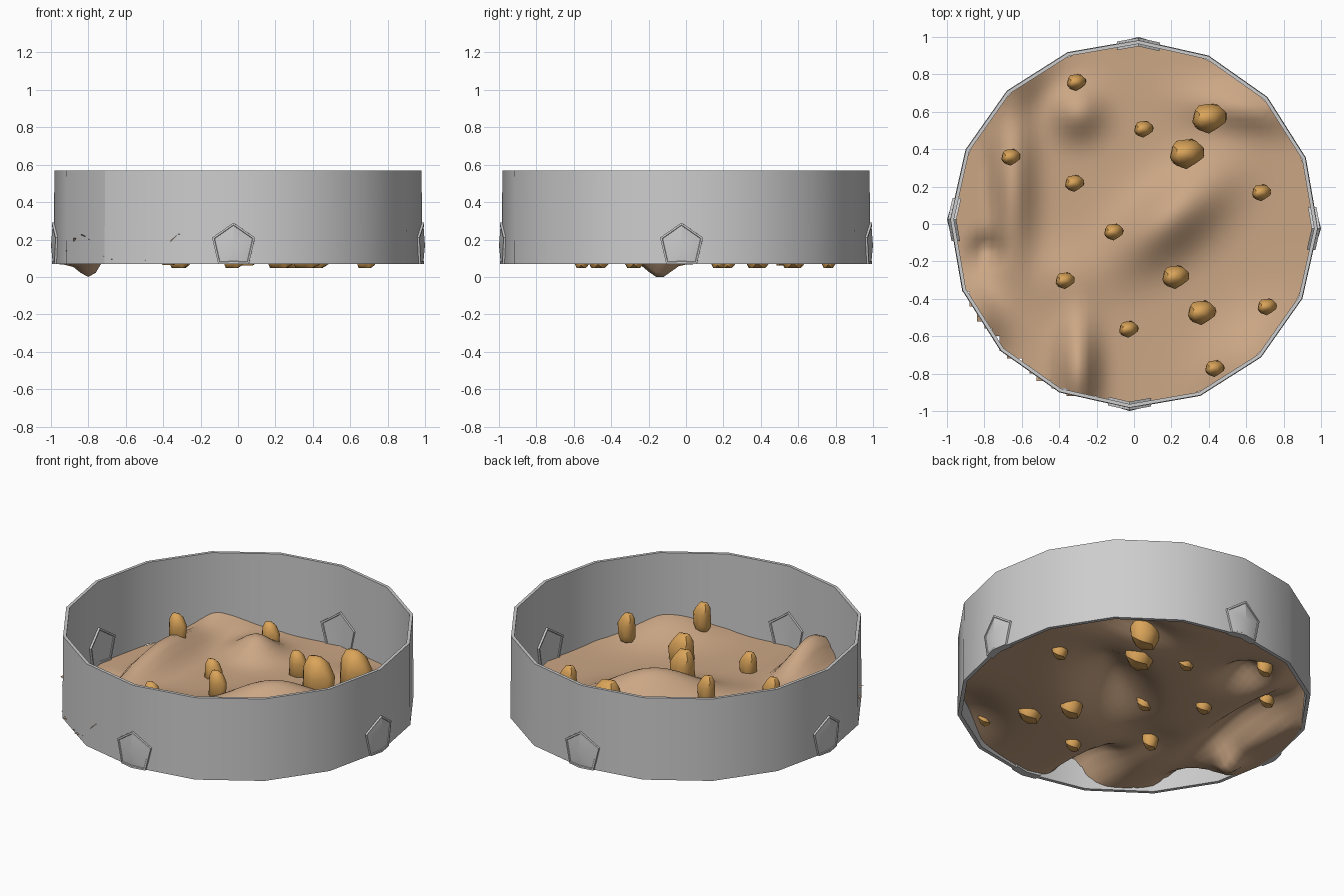
import bpy, bmesh, math, random
from mathutils import Vector, Matrix

if "Cube" in bpy.data.objects:
    bpy.data.objects.remove(bpy.data.objects["Cube"])

random.seed(4)

def material(name, rgb):
    m = bpy.data.materials.new(name)
    m.diffuse_color = (*rgb, 1)
    m.use_nodes = True
    m.node_tree.nodes["Principled BSDF"].inputs["Base Color"].default_value = m.diffuse_color
    return m

GREY = material("wall grey", (0.61, 0.61, 0.61))
EARTH = material("earth brown", (0.60, 0.385, 0.235))
AMBER = material("amber rock", (0.70, 0.37, 0.10))

def finish(name, bm, mat, angle):
    bmesh.ops.recalc_face_normals(bm, faces=bm.faces)
    me = bpy.data.meshes.new(name)
    bm.to_mesh(me)
    bm.free()
    me.materials.append(mat)
    ob = bpy.data.objects.new(name, me)
    bpy.context.collection.objects.link(ob)
    bpy.ops.object.select_all(action='DESELECT')
    ob.select_set(True)
    bpy.context.view_layer.objects.active = ob
    bpy.ops.object.shade_smooth_by_angle(angle=math.radians(angle))
    return ob

OFFSET = math.radians(-1.4)
SIDES = 16

# Round wall: closed rectangular profile swept around 16 sides
bm = bmesh.new()
profile = [(0.985, 0.07), (0.982, 0.57), (0.963, 0.57), (0.963, 0.07)]
rings = []
for i in range(SIDES):
    a = OFFSET + math.tau * i / SIDES
    rings.append([bm.verts.new((r * math.cos(a), r * math.sin(a), z)) for r, z in profile])
for i in range(SIDES):
    p, q = rings[i], rings[(i + 1) % SIDES]
    for j in range(4):
        k = (j + 1) % 4
        bm.faces.new((p[j], q[j], q[k], p[k]))
# sharp seam where the wall's ends meet, at the front left
for j in (0, 2):
    bm.edges.get((rings[10][j], rings[10][j + 1])).smooth = False
finish("round_wall", bm, GREY, 35)

# Four pentagon plates, framed inside and outside, bent to follow the wall corner
pent = [(-0.082, 0.07), (0, 0.07), (0.082, 0.07), (0.115, 0.21), (0.0, 0.29), (-0.115, 0.21)]
for n, name in enumerate(("front", "right", "back", "left")):
    bm = bmesh.new()
    outer = [bm.verts.new((x, -0.996, z)) for x, z in pent]
    inner = [bm.verts.new((x, -0.950, z)) for x, z in pent]
    fo = bm.faces.new(outer)
    fi = bm.faces.new(inner[::-1])
    for i in range(6):
        j = (i + 1) % 6
        bm.faces.new((outer[j], outer[i], inner[i], inner[j]))
    bmesh.ops.recalc_face_normals(bm, faces=bm.faces)
    bmesh.ops.inset_individual(bm, faces=[fo, fi], thickness=0.012, depth=0)
    bmesh.ops.inset_individual(bm, faces=[fo, fi], thickness=0.003, depth=-0.004)
    # slightly raised centre on the outer panel
    for v in bmesh.ops.poke(bm, faces=[fo, fi])["verts"]:
        v.co.x = 0
        if v.co.y < -0.98:
            v.co.y = -1.0
    for v in bm.verts:
        v.co.y += 0.199 * abs(v.co.x)
    bm.transform(Matrix.Rotation(OFFSET + n * math.pi / 2, 4, 'Z'))
    finish(name + "_plate", bm, GREY, 25)

# Ground height: sum of mounds (x, y, length, width, angle, height)
MOUNDS = [
    (0.20, 0.04, 0.34, 0.17, 40, 0.18),
    (-0.30, 0.60, 0.13, 0.13, 0, 0.12),
    (-0.65, 0.22, 0.42, 0.11, 90, 0.14),
    (-0.62, 0.80, 0.22, 0.14, 40, 0.11),
    (0.58, 0.62, 0.27, 0.11, -8, 0.10),
    (0.62, -0.74, 0.28, 0.19, 45, 0.11),
    (-0.30, -0.78, 0.26, 0.10, 90, 0.20),
    (-0.86, -0.50, 0.17, 0.12, -50, 0.15),
    (-0.37, -0.28, 0.16, 0.16, 0, 0.04),
    (-0.87, 0.08, 0.26, 0.10, 90, -0.14),
]

def height(x, y):
    h = 0.084
    for mx, my, l, w, ang, up in MOUNDS:
        c, s = math.cos(math.radians(ang)), math.sin(math.radians(ang))
        u = (x - mx) * c + (y - my) * s
        v = -(x - mx) * s + (y - my) * c
        h += up * math.exp(-(u / l) ** 2 - (v / w) ** 2)
    h = max(h, 0.068)
    h -= 0.085 * math.exp(-((x + 0.79) / 0.07) ** 2 - ((y + 0.14) / 0.07) ** 2)
    return max(h, 0.0)

# Rough ground: grid trimmed to a disc, a little ragged past the wall at front left
bm = bmesh.new()
bmesh.ops.create_grid(bm, x_segments=50, y_segments=50, size=1.0)
bmesh.ops.delete(bm, geom=[f for f in bm.faces if f.calc_center_median().length > 0.965],
                 context='FACES')
for v in bm.verts:
    r = v.co.length
    a = math.degrees(math.atan2(v.co.y, v.co.x)) % 360
    limit = 0.995 if 195 < a < 258 else 0.96
    edge = any(e.is_boundary for e in v.link_edges)
    if r > limit or (edge and limit < 0.97):
        v.co *= limit / r
    v.co.z = height(v.co.x, v.co.y)
finish("rough_ground", bm, EARTH, 60)

# Amber rocks: faceted, taller than wide, tapering to a leaning tip, bases below the ground
ROCKS = [  # x, y, middle height, radius
    (-0.31, 0.76, 0.15, 0.05), (0.40, 0.57, 0.20, 0.09), (0.28, 0.38, 0.20, 0.09),
    (0.05, 0.51, 0.165, 0.05), (-0.66, 0.36, 0.26, 0.05), (-0.32, 0.22, 0.125, 0.05),
    (0.68, 0.17, 0.14, 0.05), (-0.11, -0.04, 0.21, 0.05), (-0.37, -0.30, 0.17, 0.05),
    (0.22, -0.28, 0.17, 0.07), (0.36, -0.47, 0.155, 0.073), (-0.03, -0.56, 0.135, 0.05),
    (0.71, -0.44, 0.22, 0.05), (0.43, -0.77, 0.235, 0.05)]
bump = [random.uniform(0.88, 1.12) for _ in range(42)]
for n, (x, y, z, r) in enumerate(ROCKS):
    bm = bmesh.new()
    bmesh.ops.create_icosphere(bm, subdivisions=2, radius=1)
    tall = r * 1.05 + 0.02
    base = max(0.047, z - tall * 1.45)
    for v, b in zip(bm.verts, bump):
        p = v.co * b
        taper = 1 - 0.25 * p.z
        up = tall * p.z if p.z > 0 else (z - base) * max(1.4 * p.z, -1)
        v.co = Vector((x + r * (p.x * taper - 0.25 * max(p.z, 0)),
                       y + r * 0.88 * p.y * taper, z + up))
    finish("amber_rock_%d" % (n + 1), bm, AMBER, 40)
